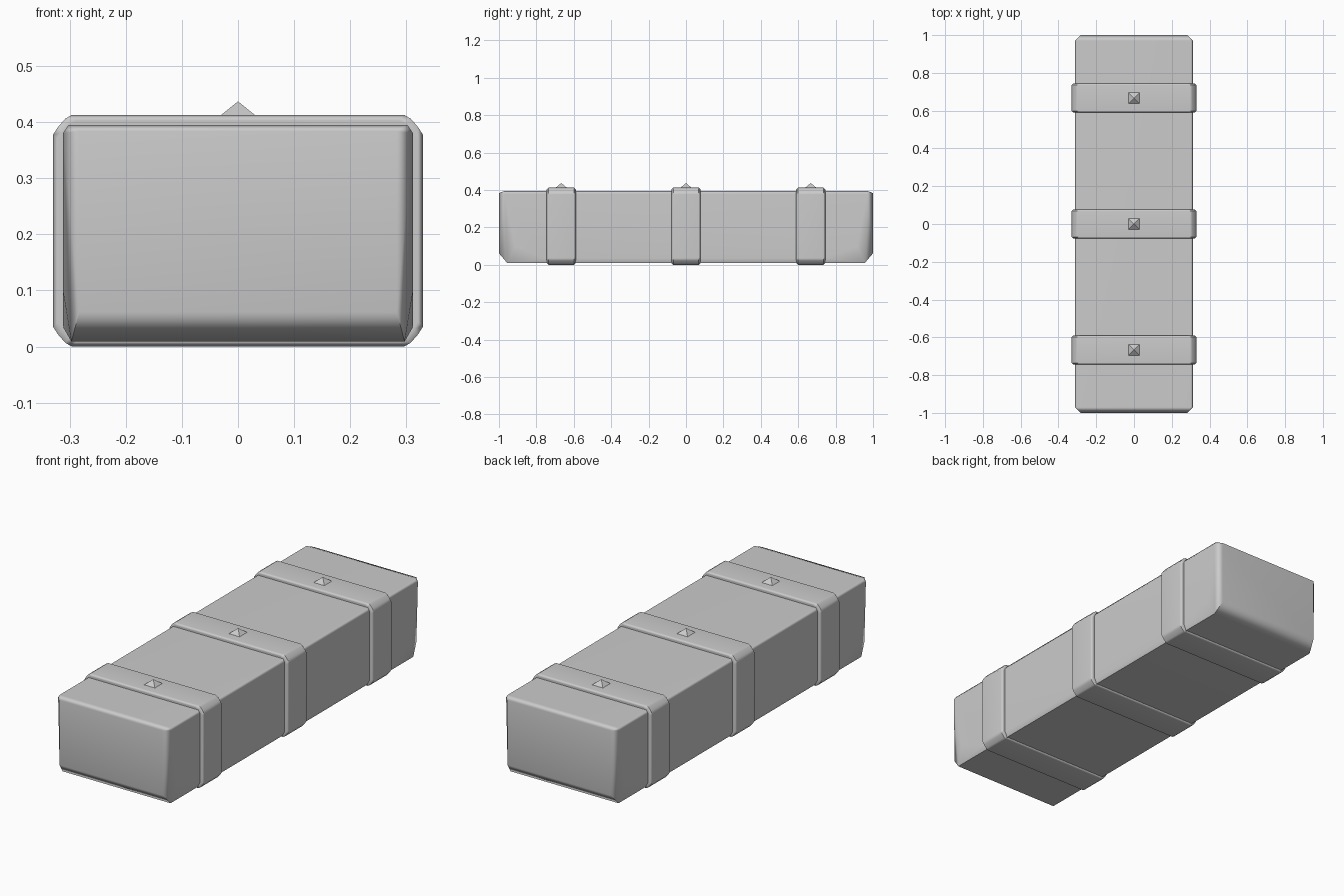
import bpy, bmesh
from mathutils import Vector

if "Cube" in bpy.data.objects:
    bpy.data.objects.remove(bpy.data.objects["Cube"])


def finish(name, bm, smooth_angle=None):
    bmesh.ops.recalc_face_normals(bm, faces=bm.faces)
    mesh = bpy.data.meshes.new(name)
    bm.to_mesh(mesh)
    bm.free()
    obj = bpy.data.objects.new(name, mesh)
    bpy.context.collection.objects.link(obj)
    if smooth_angle:
        bpy.ops.object.select_all(action='DESELECT')
        bpy.context.view_layer.objects.active = obj
        obj.select_set(True)
        bpy.ops.object.shade_smooth_by_angle(angle=smooth_angle)
        wn = obj.modifiers.new("face_weighting", 'WEIGHTED_NORMAL')
        wn.keep_sharp = True
    return obj


# Beam body: worn, chamfered block described by one quarter, mirrored in x and y
quarter = [
    (.283, 1.0, .062), (.283, 1.0, .384),      # end face
    (.312, .97, .380), (.302, .97, .395),      # top rim
    (.312, .915, .10), (.312, .75, .035),      # lower side edge
    (.297, .955, .009),                        # underside corner
]
bm = bmesh.new()
for x, y, z in quarter:
    for sx in (-1, 1):
        for sy in (-1, 1):
            bm.verts.new((sx * x, sy * y, z))
bmesh.ops.convex_hull(bm, input=bm.verts)
bmesh.ops.dissolve_limit(bm, angle_limit=.01, verts=bm.verts, edges=bm.edges)
finish("beam_body", bm, .9)


# Band outline in x/z with two-step rounded corners
W, Z0, Z1 = .33, 0.0, .413
corner = [(0, .036), (.009, .022), (.022, .007), (.034, 0)]
right = [(W - a, Z0 + b) for a, b in reversed(corner)]
right += [(W - a, Z1 - b) for a, b in corner]
outline = right + [(-x, z) for x, z in reversed(right)]


def band(name, y):
    bm = bmesh.new()
    rings = []
    mid = (Z0 + Z1) / 2
    # small chamfer along both rims
    for dy, inset in ((-.078, .010), (-.068, 0), (.068, 0), (.078, .010)):
        kx, kz = 1 - inset / W, 1 - inset / (Z1 - mid)
        rings.append([bm.verts.new((x * kx, y + dy, mid + (z - mid) * kz))
                      for x, z in outline])
    n = len(outline)
    for a, b in zip(rings, rings[1:]):
        for i in range(n):
            j = (i + 1) % n
            bm.faces.new((a[i], a[j], b[j], b[i]))
    bm.faces.new(rings[0])
    bm.faces.new(rings[-1])
    finish(name, bm, .9)


def stud(name, y):
    r = .031
    bm = bmesh.new()
    base = [bm.verts.new(Vector((sx * r, y + sy * r, Z1 - .001)))
            for sx, sy in ((-1, -1), (1, -1), (1, 1), (-1, 1))]
    tip = bm.verts.new((0, y, .437))
    bm.faces.new(base)
    for i in range(4):
        bm.faces.new((base[i], base[(i + 1) % 4], tip))
    finish(name, bm)


# Three bands, each with a pyramid stud on top
for label, y in (("front", -.667), ("middle", 0), ("back", .667)):
    band(label + "_band", y)
    stud(label + "_stud", y)
